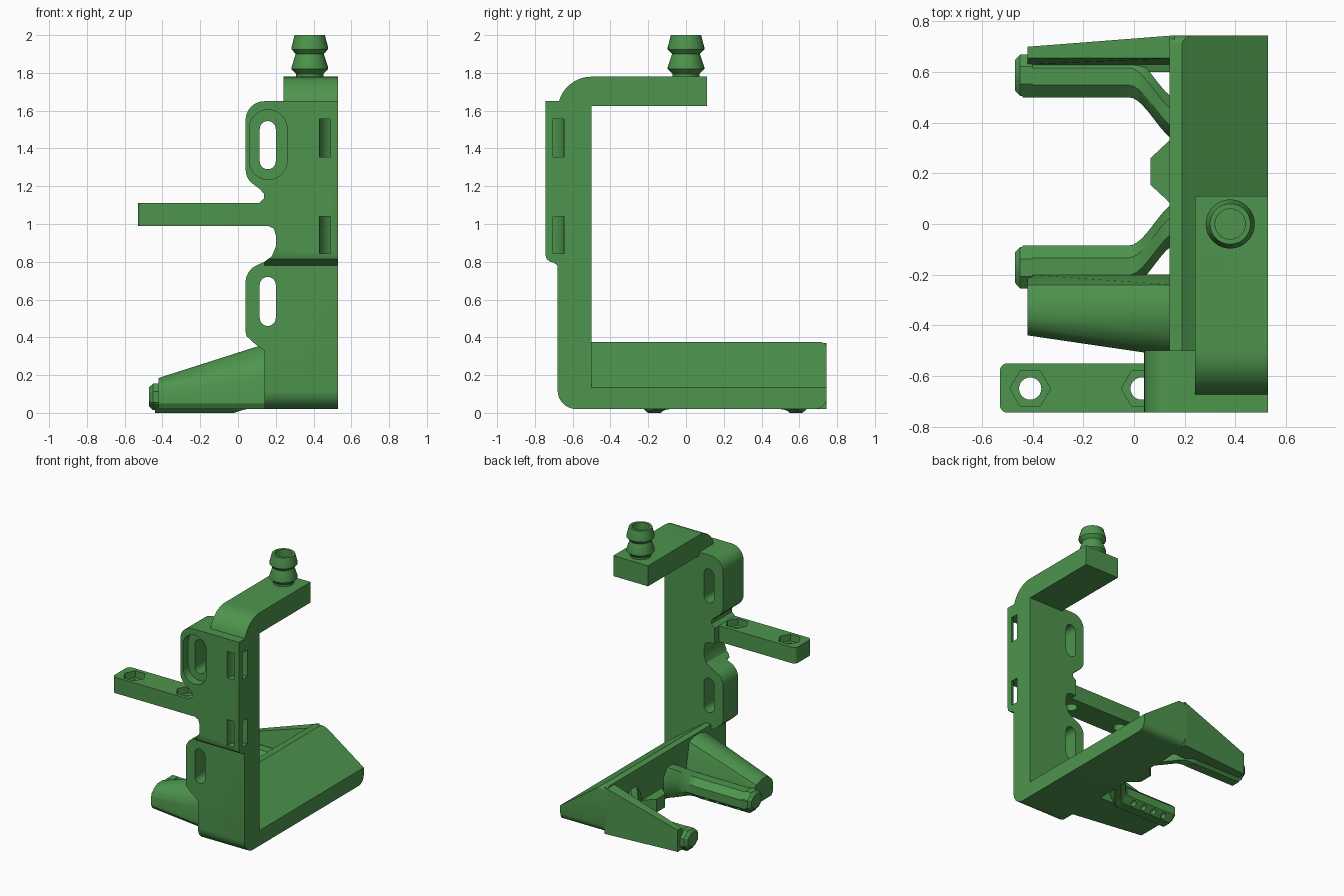
import bpy, bmesh, math
from mathutils import Vector, Matrix

if "Cube" in bpy.data.objects:
    bpy.data.objects.remove(bpy.data.objects["Cube"])

green = bpy.data.materials.new("leaf green")
green.diffuse_color = (0.075, 0.30, 0.075, 1)
green.use_nodes = True
green.node_tree.nodes["Principled BSDF"].inputs["Base Color"].default_value = green.diffuse_color
MID = 0.2075  # symmetry plane of the two legs


def finish(name, bm):
    bmesh.ops.recalc_face_normals(bm, faces=bm.faces[:])
    me = bpy.data.meshes.new(name)
    bm.to_mesh(me)
    bm.free()
    me.materials.append(green)
    ob = bpy.data.objects.new(name, me)
    bpy.context.collection.objects.link(ob)
    return ob


def loft(name, rings):
    """Skin a list of equal-length closed rings and cap both ends."""
    bm = bmesh.new()
    vs = [[bm.verts.new(p) for p in r] for r in rings]
    n = len(vs[0])
    for a, b in zip(vs, vs[1:]):
        for i in range(n):
            bm.faces.new((a[i], a[(i + 1) % n], b[(i + 1) % n], b[i]))
    bm.faces.new(vs[0])
    bm.faces.new(vs[-1])
    return finish(name, bm)


def prism(name, pts, lo, hi, axis):
    """Extrude a 2D outline along x, y or z."""
    put = {'x': lambda a, b, t: (t, a, b), 'y': lambda a, b, t: (a, t, b),
           'z': lambda a, b, t: (a, b, t)}[axis]
    return loft(name, [[put(a, b, t) for a, b in pts] for t in (lo, hi)])


def arc(cx, cy, r, a0, a1, n=8):
    return [(cx + r * math.cos(math.radians(a0 + (a1 - a0) * i / n)),
             cy + r * math.sin(math.radians(a0 + (a1 - a0) * i / n))) for i in range(n + 1)]


def stadium(cx, z0, z1, r):
    return arc(cx, z1 - r, r, 0, 180, 12) + arc(cx, z0 + r, r, 180, 360, 12)


def boolean(ob, other, op='DIFFERENCE'):
    m = ob.modifiers.new("bool", 'BOOLEAN')
    m.object, m.operation, m.solver = other, op, 'EXACT'
    bpy.context.view_layer.objects.active = ob
    bpy.ops.object.modifier_apply(modifier=m.name)
    bpy.data.objects.remove(other)


# Column and top arm, one bent strip seen from the side
strip = (arc(-0.58, 0.12, 0.10, 180, 270) + [(-0.5, 0.02), (-0.5, 1.625), (0.11, 1.625), (0.11, 1.78)]
         + arc(-0.5, 1.60, 0.18, 90, 180, 12))
bracket = prism("bracket", strip, 0.24, 0.53, 'x')

# Lower foot of the column
foot = prism("foot", arc(-0.58, 0.12, 0.10, 180, 270) + [(-0.5, 0.02), (-0.5, 0.36), (-0.68, 0.36)],
             0.14, 0.30, 'x')
# Lower slotted flange
low = prism("lower_flange", [(0.32, 0.33), (0.14, 0.33), (0.09, 0.365)]
            + arc(0.14, 0.44, 0.10, 200, 180, 3) + arc(0.14, 0.69, 0.10, 180, 110)
            + [(0.14, 0.80), (0.18, 0.83), (0.2, 0.88), (0.32, 0.88)], -0.68, -0.5, 'y')
# Upper slotted plate
up = prism("upper_plate", [(0.53, 0.78), (0.53, 1.65)] + arc(0.14, 1.55, 0.10, 90, 180)
           + arc(0.14, 1.29, 0.10, 180, 225, 4) + [(0.115, 1.185), (0.138, 1.16), (0.138, 1.135),
           (0.11, 1.11), (0.11, 0.99), (0.16, 0.99), (0.19, 0.975), (0.2, 0.94), (0.2, 0.88),
           (0.18, 0.83), (0.14, 0.80), (0.14, 0.78)], -0.745, -0.5, 'y')
step = prism("step_cut", [(-0.8, 0.84), (-0.745, 0.84), (-0.738, 0.815), (-0.72, 0.80), (-0.70, 0.795),
                          (-0.68, 0.78), (-0.68, 0.7), (-0.8, 0.7)], 0, 0.6, 'x')
boolean(up, step)
for part in (foot, low, up):
    boolean(bracket, part, 'UNION')

# Screw slots, with a recess around the upper one
boolean(bracket, prism("recess", stadium(0.16, 1.235, 1.605, 0.10), -0.8, -0.68, 'y'))
for z0, z1 in ((1.29, 1.545), (0.46, 0.72)):
    boolean(bracket, prism("slot", stadium(0.1575, z0, z1, 0.0425), -0.8, -0.4, 'y'))
# Curved tie tunnels around the front right corner
for z0, z1 in ((1.355, 1.555), (0.845, 1.04)):
    ring = arc(0.53, -0.745, 0.10, 70, 200, 14) + arc(0.53, -0.745, 0.04, 200, 70, 14)
    boolean(bracket, prism("tunnel", ring, z0, z1, 'z'))
# Bore below the hose barb
boolean(bracket, prism("bore", arc(0.38, 0, 0.06, 0, 345, 23), 1.70, 1.9, 'z'))

# Horizontal mounting arm with two nut pockets
arm_pts = (arc(-0.50, -0.58, 0.03, 90, 180, 5) + arc(-0.50, -0.715, 0.03, 180, 270, 5)
           + [(0.15, -0.745), (0.15, -0.55)])
arm = prism("mounting_arm", arm_pts, 0.99, 1.11, 'z')
for cx in (-0.41, 0.03):
    boolean(arm, prism("hole", arc(cx, -0.65, 0.044, 0, 345, 23), 0.9, 1.2, 'z'))
    boolean(arm, prism("nut", arc(cx, -0.65, 0.08, 0, 300, 5), 1.06, 1.2, 'z'))

# Hose barb, a revolved profile
prof = [(0.06, 1.70), (0.072, 1.77), (0.072, 1.795), (0.097, 1.82), (0.097, 1.83), (0.074, 1.90),
        (0.097, 1.925), (0.097, 1.935), (0.08, 2.0), (0.06, 2.0), (0.06, 1.70)]
loft_rings = [[(0.38 + r * math.cos(i * math.pi / 16), r * math.sin(i * math.pi / 16), z)
               for i in range(32)] for r, z in prof[:-1] + [(0.06, 1.72)]]
barb = loft("hose_barb", loft_rings)

# Wedge shaped base
base = prism("base", [(0.14, 0.02), (0.53, 0.02), (0.53, 0.135), (0.19, 0.375), (0.14, 0.375)],
             -0.52, 0.745, 'y')
bm = bmesh.new()
bm.from_mesh(base.data)
for zmin, zmax, r in ((0.0, 0.03, 0.06), (0.37, 0.38, 0.035)):
    es = [e for e in bm.edges if all(v.co.y > 0.74 and zmin < v.co.z < zmax for v in e.verts)]
    bmesh.ops.bevel(bm, geom=es, offset=r, segments=5, profile=0.5, affect='EDGES')
bm.to_mesh(base.data)
bm.free()

# Small locating nose between the legs
prism("nose", [(0.15, 0.085), (0.14, 0.085), (0.065, 0.155), (0.065, 0.26), (0.14, 0.33), (0.15, 0.33)],
      0.02, 0.12, 'z')


def section(x, yc, hy, z0, z1):
    """Octagon across the leg direction."""
    k, zc, hz = 0.414, (z0 + z1) / 2, (z1 - z0) / 2
    o = [(1, k), (k, 1), (-k, 1), (-1, k), (-1, -k), (-k, -1), (k, -1), (1, -k)]
    return [(x, yc + hy * a, zc + hz * b) for a, b in o]


# Nozzle legs, mirrored about the middle plane
for side, word in ((1, "rear"), (-1, "front")):
    def yy(y):
        return MID + side * (y - MID)
    rings = [section(-0.44, yy(0.5825), 0.0825, 0.0, 0.15), section(-0.04, yy(0.5825), 0.0825, 0.0, 0.15)]
    for i in range(11):
        t = i / 10
        s = t * t * (3 - 2 * t) * 0.75 + t * t * 0.25
        rings.append(section(-0.02 + 0.18 * t, yy(0.5825 - 0.17 * s), 0.0825, 0.02 * min(1, t * 3),
                             0.15 + 0.11 * s))
    tube = loft(word + "_nozzle_leg", rings)
    for x in (-0.36, -0.27, -0.18, -0.09):
        hb = bmesh.new()
        d = Vector((0, -side, -1)).normalized()
        pos = Vector((x, yy(0.5825), 0.075)) + d * 0.08
        bmesh.ops.create_cone(hb, cap_ends=True, segments=14, radius1=0.022, radius2=0.022, depth=0.09,
                              matrix=Matrix.Translation(pos) @ d.to_track_quat('Z', 'Y').to_matrix().to_4x4())
        boolean(tube, finish("jet", hb))
    # chamfered end plug
    loft(word + "_end_plug", [section(x, yy(0.5875), h, 0.085 - h * 0.85, 0.085 + h * 0.85)
                              for x, h in ((-0.40, 0.082), (-0.45, 0.082), (-0.47, 0.06))])

# Rear gusset
loft("rear_gusset", [[(x, 0.60, 0.02), (x, 0.60, 0.13), (x, 0.63, 0.14), (x, 0.655, zt), (x, yo, zt),
                      (x, yo, 0.02)] for x, yo, zt in ((-0.42, 0.70, 0.185), (0.16, 0.745, 0.37))])
# Front gusset with rounded ridge
front = []
for x, yo, zt in ((-0.42, -0.44, 0.185), (0.16, -0.525, 0.37)):
    w = yo + 0.37
    front.append([(x, -0.20, 0.02), (x, -0.20, 0.14), (x, -0.24, zt - 0.02), (x, -0.30, zt), (x, -0.36, zt),
                  (x, -0.37 + w * 0.45, zt - 0.02), (x, -0.37 + w * 0.85, 0.02 + (zt - 0.02) * 0.72),
                  (x, yo, 0.02 + (zt - 0.02) * 0.5), (x, yo, 0.05), (x, yo + 0.02, 0.02)])
loft("front_gusset", front)

# Smooth the curved faces and keep corners sharp
for ob in bpy.data.objects:
    bpy.ops.object.select_all(action='DESELECT')
    ob.select_set(True)
    bpy.context.view_layer.objects.active = ob
    bpy.ops.object.shade_smooth_by_angle(angle=math.radians(30))
